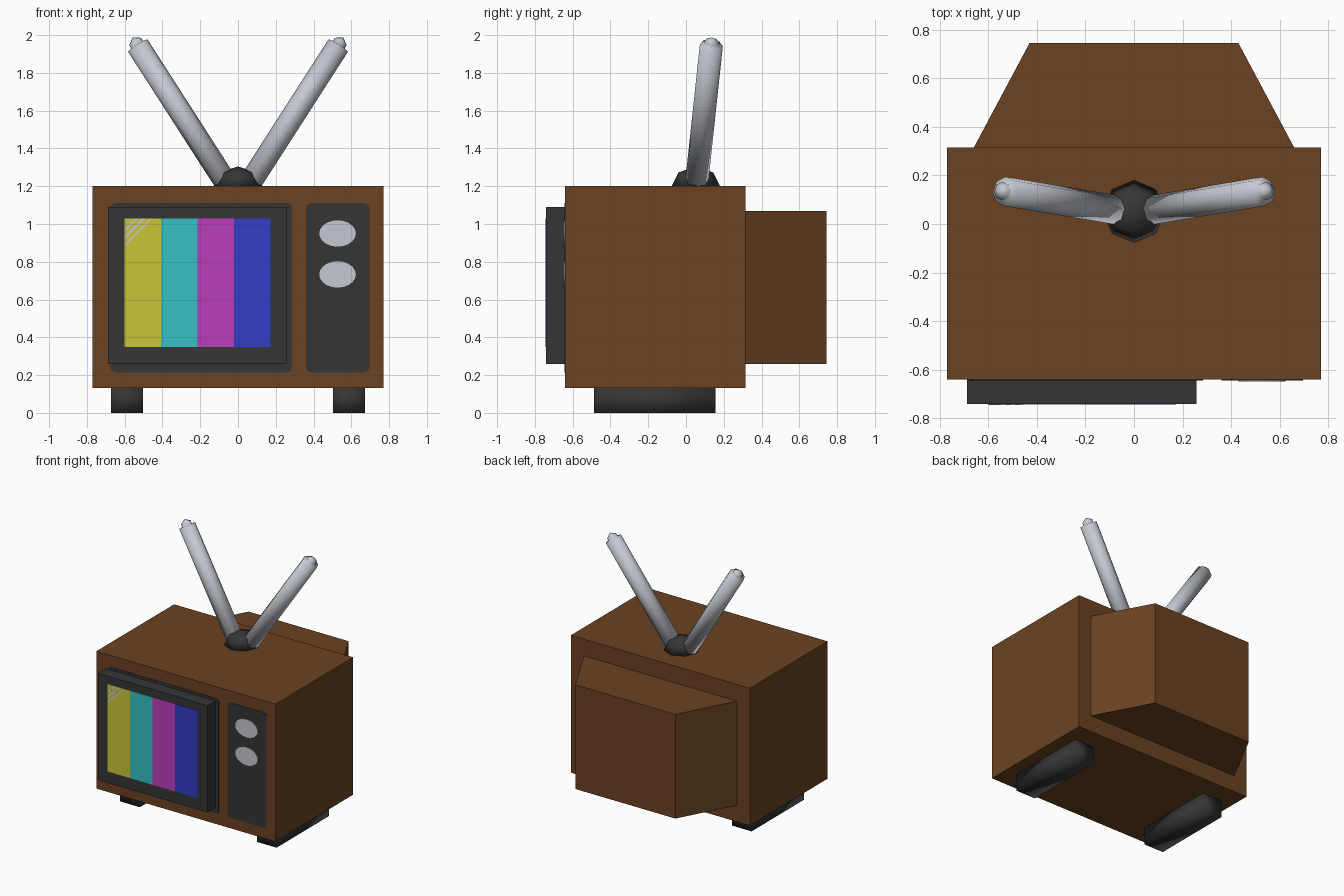
import bpy, bmesh, math
from mathutils import Vector

if "Cube" in bpy.data.objects:
    bpy.data.objects.remove(bpy.data.objects["Cube"])


def mat(name, rgb):
    m = bpy.data.materials.new(name)
    m.diffuse_color = (*rgb, 1)
    m.use_nodes = True
    m.node_tree.nodes["Principled BSDF"].inputs["Base Color"].default_value = m.diffuse_color
    return m


BROWN = mat("wood brown", (0.145, 0.055, 0.016))
DARK = mat("dark grey", (0.036, 0.036, 0.036))
SILVER = mat("silver", (0.56, 0.58, 0.64))
YELLOW = mat("yellow", (0.60, 0.56, 0.038))
CYAN = mat("cyan", (0.038, 0.53, 0.56))
MAGENTA = mat("magenta", (0.49, 0.048, 0.48))
BLUE = mat("blue", (0.033, 0.045, 0.56))


def finish(name, bm, material, smooth=False):
    bmesh.ops.recalc_face_normals(bm, faces=bm.faces[:])
    for f in bm.faces:
        f.smooth = smooth
    me = bpy.data.meshes.new(name)
    bm.to_mesh(me)
    bm.free()
    me.materials.append(material)
    ob = bpy.data.objects.new(name, me)
    bpy.context.collection.objects.link(ob)
    return ob


def prism(name, pts, extrude, material, smooth=False):
    """Extrude a flat outline along a vector."""
    bm = bmesh.new()
    face = bm.faces.new([bm.verts.new(p) for p in pts])
    r = bmesh.ops.extrude_face_region(bm, geom=[face], use_keep_orig=True)
    moved = [v for v in r["geom"] if isinstance(v, bmesh.types.BMVert)]
    bmesh.ops.translate(bm, verts=moved, vec=Vector(extrude))
    return finish(name, bm, material, smooth)


def box(name, x0, x1, y0, y1, z0, z1, material, smooth=False):
    pts = [(x0, y0, z0), (x1, y0, z0), (x1, y1, z0), (x0, y1, z0)]
    return prism(name, pts, (0, 0, z1 - z0), material, smooth)


def plate(name, xz, y, material, t=0.004):
    """Thin painted detail on a front-facing surface at depth y."""
    return prism(name, [(x, y, z) for x, z in xz], (0, -t, 0), material)


def rounded(x0, x1, z0, z1, r=0.025):
    pts = []
    for cx, cz, a in ((x1 - r, z1 - r, 0), (x0 + r, z1 - r, 90),
                      (x0 + r, z0 + r, 180), (x1 - r, z0 + r, 270)):
        for i in range(4):
            t = math.radians(a + i * 30)
            pts.append((cx + r * math.cos(t), cz + r * math.sin(t)))
    return pts


def lathe(name, profile, sides, origin, axis, material, phase=0.0):
    """Rings of (radius, height) around an axis; radius 0 closes to a point."""
    rot = Vector((0, 0, 1)).rotation_difference(Vector(axis))
    bm = bmesh.new()
    rings = []
    for r, h in profile:
        n = sides if r > 0 else 1
        rings.append([bm.verts.new(Vector(origin) + rot @ Vector((
            r * math.cos(phase + math.tau * i / sides),
            r * math.sin(phase + math.tau * i / sides), h))) for i in range(n)])
    for a, b in zip(rings, rings[1:]):
        for i in range(sides):
            j = (i + 1) % sides
            if len(b) == 1:
                bm.faces.new((a[i], a[j], b[0]))
            else:
                bm.faces.new((a[i], a[j], b[j], b[i]))
    bm.faces.new(rings[0][::-1])
    return finish(name, bm, material, True)


# Cabinet and tapered tube housing at the back
box("cabinet", -0.77, 0.77, -0.64, 0.315, 0.132, 1.20, BROWN)
prism("back_housing", [(-0.662, 0.31, 0.26), (0.662, 0.31, 0.26),
                       (0.43, 0.745, 0.26), (-0.43, 0.745, 0.26)],
      (0, 0, 0.81), BROWN)

# Painted panels on the front of the cabinet
plate("screen_surround", rounded(-0.675, 0.285, 0.215, 1.11), -0.64, DARK)
plate("control_panel", rounded(0.36, 0.695, 0.215, 1.11), -0.64, DARK)
for i, z in enumerate((0.95, 0.733)):
    ring = [(0.527 + 0.097 * math.cos(math.tau * k / 20),
             z + 0.07 * math.sin(math.tau * k / 20)) for k in range(20)]
    plate(f"dial_{i + 1}", ring, -0.644, SILVER)

# Raised screen box with colour bars
box("screen_box", -0.687, 0.257, -0.741, -0.635, 0.26, 1.09, DARK)
X0, X1, Z0, Z1 = -0.60, 0.172, 0.35, 1.03
w = (X1 - X0) / 4
for i, m in enumerate((YELLOW, CYAN, MAGENTA, BLUE)):
    a, b = X0 + i * w, X0 + (i + 1) * w
    plate(f"{m.name}_bar", [(a, Z0), (b, Z0), (b, Z1), (a, Z1)], -0.741, m, 0.003)

# Glare streaks across the top left corner of the screen
for i, (a, b) in enumerate(((0.055, 0.07), (0.095, 0.11), (0.135, 0.148))):
    plate(f"glare_{i + 1}", [(X0, Z1 - a), (X0, Z1 - b), (X0 + b, Z1), (X0 + a, Z1)],
          -0.744, SILVER, 0.001)

# Domed antenna base
lathe("antenna_base", [(0.128, 0), (0.092, 0.073), (0, 0.105)], 8,
      (0, 0.052, 1.20), (0, 0, 1), DARK)

# Feet and antenna rods on both sides
for s, side in ((-1, "left"), (1, "right")):
    xa, xb = sorted((s * 0.503, s * 0.673))
    box(f"{side}_foot", xa, xb, -0.487, 0.155, 0, 0.132, DARK, True)
    start = Vector((s * 0.055, 0.055, 1.205))
    end = Vector((s * 0.531, 0.134, 1.945))
    length = (end - start).length
    lathe(f"{side}_antenna", [(0.061, 0), (0.061, length), (0.037, length + 0.004),
                              (0.037, length + 0.025), (0, length + 0.05)],
          8, start, (end - start).normalized(), SILVER)
